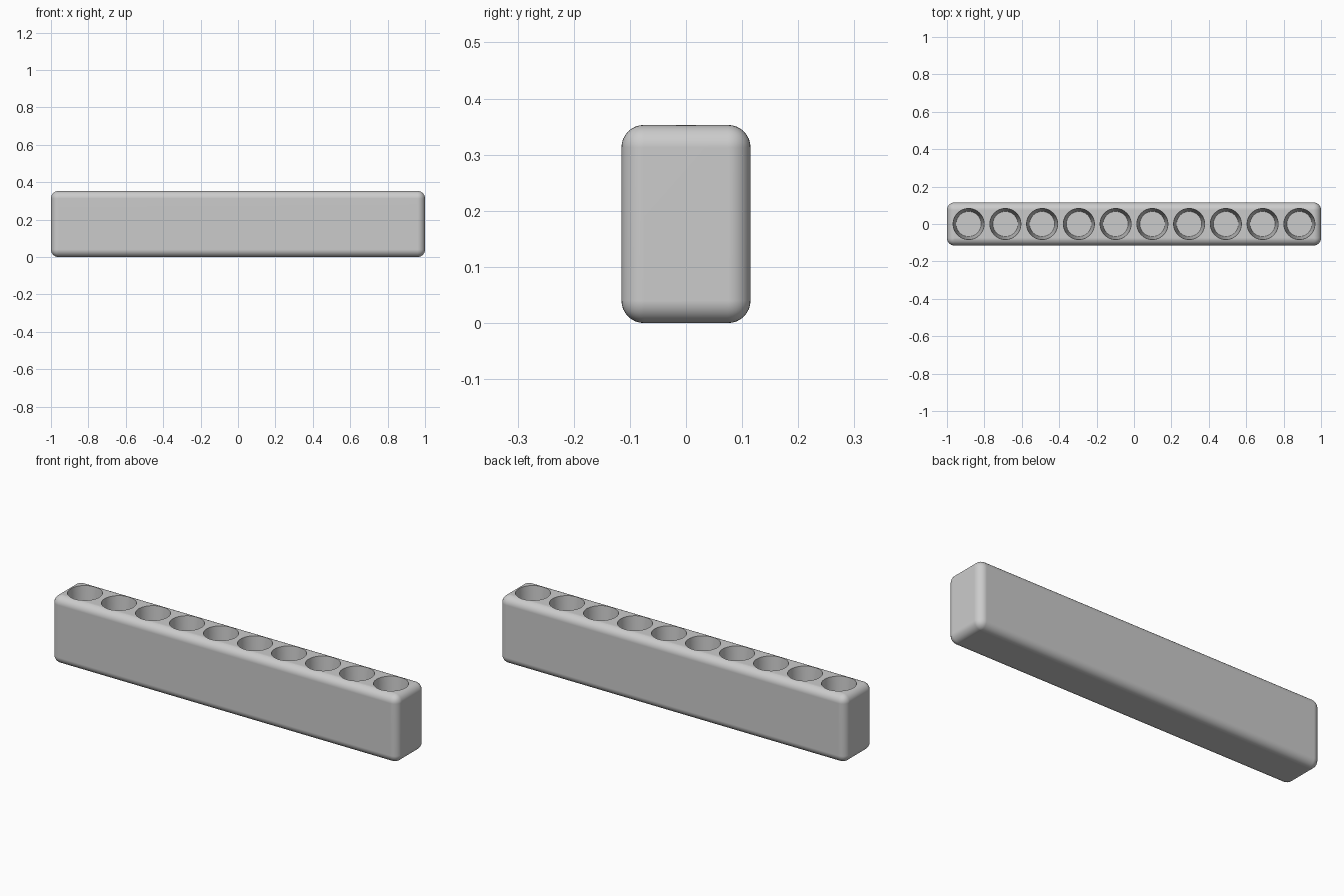
import bpy
import bmesh
import math
from mathutils import Matrix

cube = bpy.data.objects.get("Cube")
if cube:
    bpy.data.objects.remove(cube, do_unlink=True)

LENGTH, WIDTH, HEIGHT = 2.0, 0.23, 0.353
ROUNDING = 0.04
HOLES, SPACING = 10, 0.1965
TOP_RADIUS, FLOOR_RADIUS, FLOOR_Z = 0.083, 0.067, 0.06

grey = bpy.data.materials.new("grey plastic")
grey.use_nodes = True
colour = (0.6, 0.6, 0.6, 1)
grey.diffuse_color = colour
grey.node_tree.nodes["Principled BSDF"].inputs["Base Color"].default_value = colour


def make_object(name, bm):
    mesh = bpy.data.meshes.new(name)
    bm.to_mesh(mesh)
    bm.free()
    mesh.materials.append(grey)
    obj = bpy.data.objects.new(name, mesh)
    bpy.context.collection.objects.link(obj)
    return obj


# Rounded block
bm = bmesh.new()
bmesh.ops.create_cube(bm, size=1)
bmesh.ops.scale(bm, vec=(LENGTH, WIDTH, HEIGHT), verts=bm.verts)
bmesh.ops.translate(bm, vec=(0, 0, HEIGHT / 2), verts=bm.verts)
bmesh.ops.bevel(bm, geom=bm.edges[:], offset=ROUNDING, segments=8,
                profile=0.5, affect='EDGES')
rack = make_object("holder_block", bm)

# Row of tapered sockets, extended a little above the block for a clean cut
bm = bmesh.new()
over = 0.02
depth = HEIGHT - FLOOR_Z
slope = (TOP_RADIUS - FLOOR_RADIUS) / depth
for i in range(HOLES):
    x = (i - (HOLES - 1) / 2) * SPACING
    bmesh.ops.create_cone(
        bm, cap_ends=True, segments=64, radius1=FLOOR_RADIUS,
        radius2=TOP_RADIUS + slope * over, depth=depth + over,
        matrix=Matrix.Translation((x, 0, FLOOR_Z + (depth + over) / 2)))
cutter = make_object("socket_cutter", bm)
cutter.hide_render = True

cut = rack.modifiers.new("sockets", 'BOOLEAN')
cut.operation = 'DIFFERENCE'
cut.solver = 'EXACT'
cut.object = cutter
bpy.ops.object.select_all(action='DESELECT')
bpy.context.view_layer.objects.active = rack
rack.select_set(True)
bpy.ops.object.modifier_apply(modifier=cut.name)
bpy.data.objects.remove(cutter, do_unlink=True)

# Smooth rounding with crisp socket rims
bpy.ops.object.shade_smooth_by_angle(angle=math.radians(35))
weighted = rack.modifiers.new("flat_sides", 'WEIGHTED_NORMAL')
weighted.keep_sharp = True
